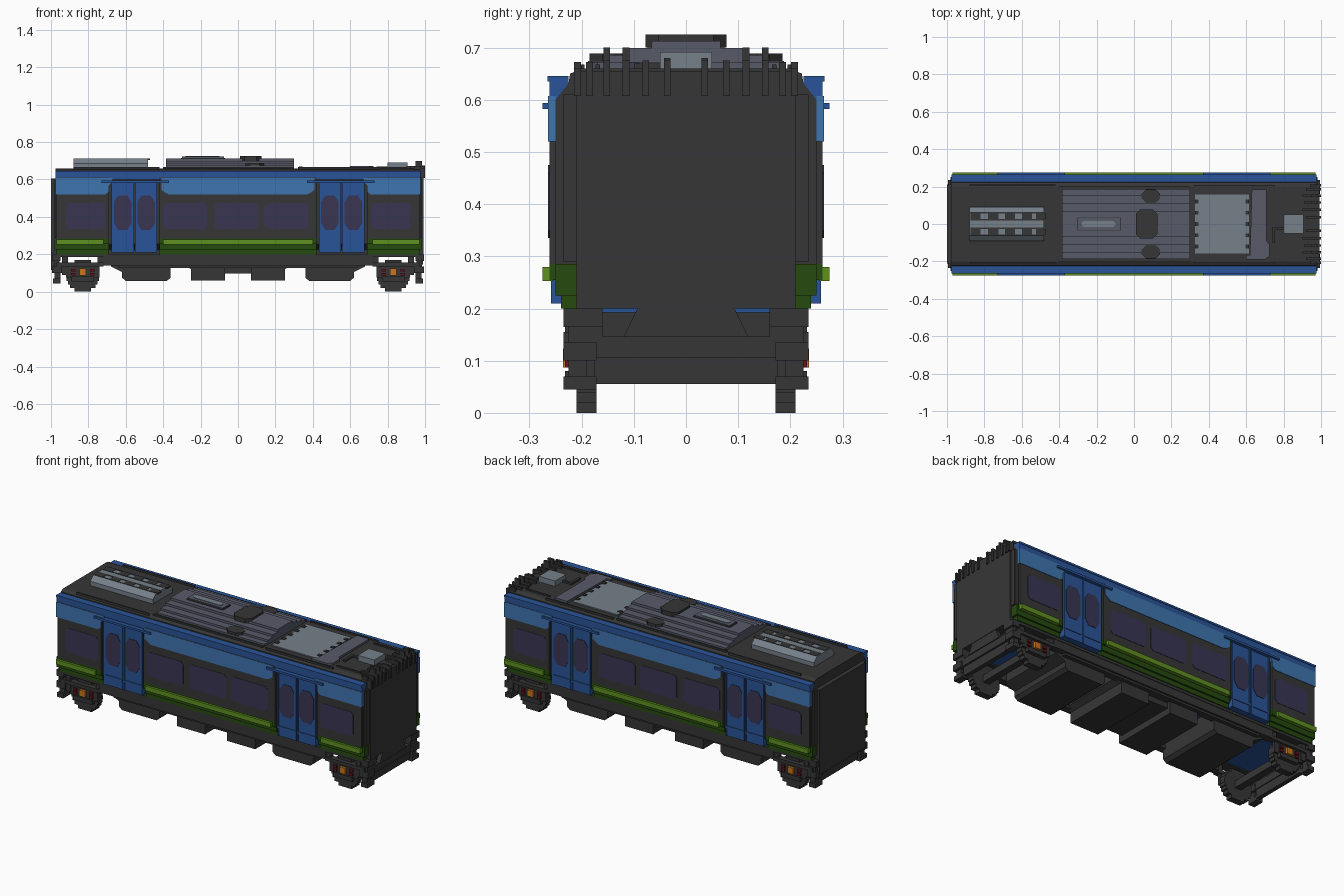
import bpy, bmesh, math

if "Cube" in bpy.data.objects:
    bpy.data.objects.remove(bpy.data.objects["Cube"], do_unlink=True)


def material(name, hexcode):
    rgb = [int(hexcode[i:i + 2], 16) / 255 for i in (0, 2, 4)]
    col = [c / 12.92 if c < 0.04045 else ((c + 0.055) / 1.055) ** 2.4 for c in rgb] + [1]
    m = bpy.data.materials.new(name)
    m.use_nodes = True
    m.diffuse_color = col
    m.node_tree.nodes["Principled BSDF"].inputs["Base Color"].default_value = col
    return m


DARK = material("charcoal", "363636")
BAND = material("sky_blue", "3E75B0")
BLUE = material("deep_blue", "2A5499")
GLASS = material("violet_glass", "383552")
LIME = material("lime_green", "5F9020")
GREEN = material("dark_green", "254A0E")
ORANGE = material("orange", "C8761E")
RED = material("dark_red", "6A1420")
LIGHT = material("light_grey", "76808A")
GREY = material("slate_grey", "575A69")


def finish(name, bm, mat, mirror):
    bmesh.ops.recalc_face_normals(bm, faces=bm.faces)
    me = bpy.data.meshes.new(name)
    bm.to_mesh(me)
    bm.free()
    me.materials.append(mat)
    ob = bpy.data.objects.new(name, me)
    bpy.context.collection.objects.link(ob)
    if mirror:
        mod = ob.modifiers.new("mirror", "MIRROR")
        mod.use_axis = ["x" in mirror, "y" in mirror, False]
        mod.use_mirror_merge = False
    return ob


def boxes(name, mat, items, mirror=""):
    """One object made of boxes (x0, x1, y0, y1, z0, z1)."""
    bm = bmesh.new()
    for x0, x1, y0, y1, z0, z1 in items:
        vs = bmesh.ops.create_cube(bm, size=1)["verts"]
        for v in vs:
            v.co = ((x0 + x1) / 2 + v.co.x * (x1 - x0),
                    (y0 + y1) / 2 + v.co.y * (y1 - y0),
                    (z0 + z1) / 2 + v.co.z * (z1 - z0))
    return finish(name, bm, mat, mirror)


def prism(name, mat, polys, axis, a, b, mirror=""):
    """Extrude outlines along an axis from a to b."""
    place = {"x": lambda p, t: (t, p[0], p[1]),
             "y": lambda p, t: (p[0], t, p[1]),
             "z": lambda p, t: (p[0], p[1], t)}[axis]
    bm = bmesh.new()
    for poly in polys:
        lo = [bm.verts.new(place(p, a)) for p in poly]
        hi = [bm.verts.new(place(p, b)) for p in poly]
        bm.faces.new(lo)
        bm.faces.new(hi)
        for i in range(len(poly)):
            j = (i + 1) % len(poly)
            bm.faces.new((lo[i], lo[j], hi[j], hi[i]))
    return finish(name, bm, mat, mirror)


def clipped(x0, x1, z0, z1, c, d=None):
    """Rectangle outline with cut corners."""
    d = d or c
    return [(x0 + c, z0), (x1 - c, z0), (x1, z0 + d), (x1, z1 - d),
            (x1 - c, z1), (x0 + c, z1), (x0, z1 - d), (x0, z0 + d)]


def sym(half):
    """Close a right-half profile into a symmetric outline."""
    return half + [(-y, z) for y, z in reversed(half)]


# Body core, ends and gangway details
prism("body_core", DARK, [sym([(0.21, 0.2), (0.21, 0.225), (0.25, 0.255), (0.25, 0.6),
                               (0.225, 0.632), (0.222, 0.65), (0.2, 0.66)])], "x", -0.975, 0.975)
boxes("end_panels", DARK, [(0.97, 0.992, -0.21, 0.21, 0.2, 0.655),
                           (0.97, 0.985, -0.235, 0.235, 0.29, 0.61),
                           (-1, -0.97, -0.21, 0.21, 0.115, 0.605),
                           (-0.985, -0.97, -0.235, 0.235, 0.29, 0.605)])
prism("gangway_step", DARK, [[(-0.12, 0.145), (0.12, 0.145), (0.093, 0.2), (-0.093, 0.2)]],
      "x", 0.965, 0.99)

# Side walls between the doorways, with skirts and bumper rails
bays = [(-0.97, -0.69), (-0.42, 0.42), (0.69, 0.97)]
boxes("side_walls", DARK, [(a, b, 0.248, 0.262, 0.285, 0.61) for a, b in bays], "y")
boxes("skirts", GREEN, [(a, b, 0.205, y, z0, z1) for a, b in bays
                        for y, z0, z1 in ((0.262, 0.255, 0.29), (0.25, 0.225, 0.255),
                                          (0.24, 0.2, 0.225))], "y")
boxes("skirt_ends", GREEN, [(0.965, 0.982, 0.21, 0.25, 0.225, 0.285)], "xy")
boxes("bumper_rails", LIME, [(a, b, 0.255, 0.275, 0.253, 0.28)
                             for a, b in ((-0.97, -0.72), (-0.4, 0.4), (0.72, 0.97))], "y")

# Blue bands with stepped ends next to the doors
end_band = [(0.975, 0.52), (0.975, 0.607), (0.67, 0.607), (0.67, 0.585),
            (0.69, 0.565), (0.69, 0.535), (0.71, 0.52)]
mid_band = sym([(0.37, 0.52), (0.39, 0.53), (0.41, 0.545), (0.41, 0.607)])
prism("side_bands", BAND, [end_band, [(-x, z) for x, z in end_band], mid_band],
      "y", 0.25, 0.2645, "y")
prism("cornice", BLUE, [[(0.25, 0.6), (0.262, 0.6), (0.262, 0.635), (0.265, 0.635), (0.265, 0.646),
                         (0.225, 0.646), (0.225, 0.63)]], "x", -0.975, 0.975, "y")
boxes("door_tracks", BLUE, [(0.37, 0.73, 0.25, 0.275, 0.582, 0.594)], "xy")

# Windows
prism("windows", GLASS, [clipped(a, b, 0.335, 0.475, 0.015)
                         for a, b in ((-0.92, -0.71), (-0.4, -0.165), (-0.125, 0.11),
                                      (0.14, 0.375), (0.71, 0.92))], "y", 0.255, 0.264, "y")

# Sliding doors, each with two leaves
leaves = [(0.432, 0.551), (0.557, 0.676)]
boxes("door_leaves", BLUE, [(a, b, 0.205, 0.256, 0.21, 0.585) for a, b in leaves], "xy")
boxes("door_ridges", BLUE, [(a, a + 0.008, 0.25, 0.259, 0.21, 0.585)
                            for a in (0.432, 0.543, 0.557, 0.668)]
      + [(a, b, 0.25, 0.26, 0.255, 0.268) for a, b in leaves], "xy")
prism("door_windows", GLASS, [clipped(a + 0.013, b - 0.013, 0.33, 0.515, 0.022, 0.035)
                              for a, b in leaves], "y", 0.25, 0.2585, "y")
prism("door_windows_left", GLASS, [clipped(-b + 0.013, -a - 0.013, 0.33, 0.515, 0.022, 0.035)
                                   for a, b in leaves], "y", 0.25, 0.2585, "y")

# Underframe and hanging equipment
boxes("sills", DARK, [(-0.975, 0.975, 0.17, 0.235, 0.185, 0.2),
                      (-0.72, 0.72, 0.19, 0.232, 0.14, 0.19),
                      (-0.64, 0.64, 0.18, 0.222, 0.128, 0.15)], "y")
boxes("underfloor", BLUE, [(-0.93, 0.93, -0.17, 0.17, 0.192, 0.201)])
under = [[(0.36, 0.2), (0.36, 0.075), (0.38, 0.058), (0.6, 0.058), (0.62, 0.075),
          (0.62, 0.105), (0.68, 0.135), (0.68, 0.2)],
         [(0.07, 0.2), (0.07, 0.06), (0.25, 0.06), (0.25, 0.12), (0.28, 0.14), (0.28, 0.2)]]
prism("equipment_boxes", DARK, under, "y", -0.2, 0.2, "x")
boxes("centre_box", DARK, [(-0.08, 0.08, -0.18, 0.18, 0.097, 0.2)])

# Wheels built from stacked rows
rows, r, cz = 9, 0.085, 0.085
wheel = []
for i in range(rows):
    z0 = 2 * r * i / rows
    w = math.sqrt(max(r * r - (z0 + r / rows - cz) ** 2, 0)) + 0.004
    wheel.append((0.83 - w, 0.83 + w, 0.172, 0.21, z0, z0 + 2 * r / rows))
boxes("wheels", DARK, wheel, "xy")
boxes("axles", DARK, [(0.81, 0.85, -0.18, 0.18, 0.065, 0.105)], "x")

# Bogie frames, axle boxes and springs
boxes("bogie_frames", DARK, [(0.74, 0.92, 0.205, 0.222, 0.075, 0.14),
                             (0.77, 0.89, 0.205, 0.232, 0.055, 0.08),
                             (0.72, 0.97, 0.2, 0.235, 0.135, 0.155),
                             (0.72, 0.75, 0.2, 0.225, 0.14, 0.19),
                             (0.91, 0.94, 0.2, 0.225, 0.09, 0.19)], "xy")
boxes("axle_boxes", ORANGE, [(0.812, 0.848, 0.21, 0.236, 0.087, 0.123)], "xy")
boxes("springs", RED, [(x, x + 0.022, 0.21, 0.232, z, z + 0.014)
                       for x in (0.768, 0.87) for z in (0.087, 0.108)], "xy")
boxes("end_posts", DARK, [(0.95, 0.99, 0.172, 0.235, 0.045, 0.07),
                          (0.95, 0.98, 0.19, 0.225, 0.07, 0.1),
                          (0.94, 0.995, 0.172, 0.235, 0.1, 0.135),
                          (0.955, 0.985, 0.16, 0.225, 0.135, 0.165),
                          (0.95, 0.995, 0.16, 0.235, 0.165, 0.2)], "xy")
boxes("end_beams", DARK, [(0.95, 0.975, -0.175, 0.175, 0.055, 0.105),
                          (0.945, 0.985, -0.2, 0.2, 0.105, 0.146)], "x")

# Roof pipes and edge steps
boxes("roof_pipes", DARK, [(-0.88, -0.42, 0.205, 0.213, 0.655, 0.668),
                           (-0.4, 0.3, 0.195, 0.203, 0.655, 0.668),
                           (0.32, 0.75, 0.2, 0.208, 0.655, 0.668),
                           (0.75, 0.9, 0.165, 0.173, 0.655, 0.668)], "y")

# Long slatted roof unit
prism("slatted_unit", LIGHT, [sym([(0.09, 0.655), (0.09, 0.685), (0.062, 0.711)])], "x", -0.88, -0.48)
boxes("unit_slats", DARK, [(-0.875, -0.485, 0.018, 0.026, 0.705, 0.713),
                           (-0.875, -0.485, 0.056, 0.062, 0.705, 0.713)]
      + [(x, x + 0.055, 0.026, 0.056, 0.705, 0.713) for x in
         (-0.875, -0.78, -0.69, -0.6, -0.525)], "y")

# Main roof unit with stepped slats and fans
prism("main_unit", GREY, [sym([(0.188, 0.655), (0.188, 0.674), (0.155, 0.674), (0.155, 0.686),
                               (0.11, 0.686), (0.11, 0.699), (0.066, 0.699), (0.066, 0.713)])],
      "x", -0.385, 0.3)
boxes("hatch_frame", DARK, [(-0.305, -0.07, -0.036, 0.036, 0.71, 0.716)])
boxes("hatch", GREY, [(-0.3, -0.075, -0.032, 0.032, 0.712, 0.722)])
prism("hatch_handle", LIGHT, [clipped(-0.28, -0.1, -0.015, 0.015, 0.01)], "z", 0.718, 0.725)
prism("centre_fan", DARK, [clipped(0.01, 0.125, -0.078, 0.078, 0.025)], "z", 0.7, 0.725)
prism("side_fans", DARK, [clipped(0.04, 0.14, 0.112, 0.185, 0.025)], "z", 0.665, 0.689, "y")

# Flat panel, cross duct and end box
boxes("roof_panel", LIGHT, [(0.325, 0.615, -0.158, 0.158, 0.655, 0.666)])
boxes("panel_clips", DARK, [(x, x + 0.02, y, y + 0.02, 0.66, 0.67) for x in (0.325, 0.595)
                            for y in (-0.13, -0.07, -0.01, 0.05, 0.11)])
prism("cross_duct", GREY, [[(0.62, -0.165), (0.6, -0.165), (0.6, -0.19), (0.7, -0.19), (0.725, -0.17),
                            (0.725, -0.11), (0.708, -0.09), (0.708, 0.185), (0.63, 0.185)]],
      "z", 0.655, 0.672)
boxes("end_box", LIGHT, [(0.8, 0.905, -0.05, 0.05, 0.655, 0.692)])
boxes("end_box_cable", DARK, [(0.74, 0.8, -0.03, -0.015, 0.655, 0.67),
                              (0.74, 0.755, -0.1, -0.015, 0.655, 0.67)])

# Cable hoses bending over the roof end
hoses = []
for y, top, start in ((0.036, 0.68, 0.92), (0.077, 0.675, 0.9), (0.115, 0.7, 0.91),
                      (0.152, 0.7, 0.9), (0.185, 0.672, 0.92), (0.208, 0.66, 0.94)):
    a, b = y - 0.0065, y + 0.0065
    hoses += [(start, 0.975, a, b, 0.65, 0.672), (0.95, 0.985, a, b, 0.655, top),
              (0.975, 1.0, a, b, 0.607, min(top, 0.675))]
boxes("cable_hoses", DARK, hoses, "y")
